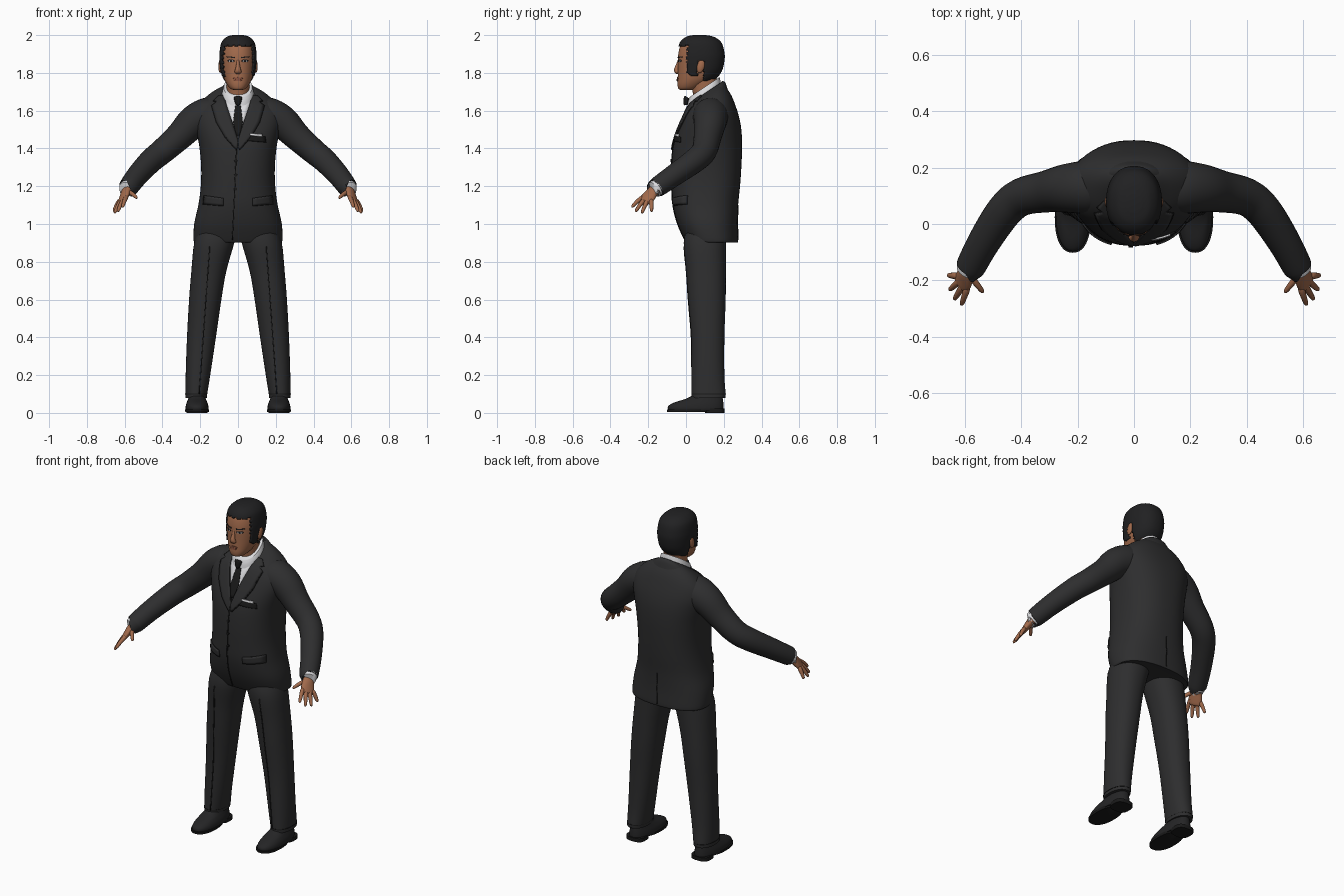
import bpy, bmesh, math
from mathutils import Vector, Matrix
from mathutils.bvhtree import BVHTree

if "Cube" in bpy.data.objects:
    bpy.data.objects.remove(bpy.data.objects["Cube"])


def material(name, r, g, b):
    m = bpy.data.materials.new(name)
    m.diffuse_color = (r, g, b, 1)
    m.use_nodes = True
    m.node_tree.nodes["Principled BSDF"].inputs["Base Color"].default_value = m.diffuse_color
    return m


SUIT = material("charcoal suit", .027, .027, .028)
SEAM = material("dark seam", .010, .010, .010)
HAIR = material("black hair", .015, .015, .016)
SKIN = material("brown skin", .36, .145, .072)
LIPS = material("dark lips", .25, .085, .05)
WHITE = material("white cloth", .72, .72, .74)
SHOE = material("black leather", .018, .018, .019)


def finish(name, bm, mat, angle=50):
    me = bpy.data.meshes.new(name)
    bm.to_mesh(me)
    bm.free()
    me.materials.append(mat)
    me.shade_smooth()
    me.set_sharp_from_angle(angle=math.radians(angle))
    ob = bpy.data.objects.new(name, me)
    bpy.context.collection.objects.link(ob)
    return ob


def spline(rows, k):
    """Smooth curve through rows of numbers."""
    out = []
    for i in range(len(rows) - 1):
        p = [rows[max(0, min(len(rows) - 1, i + d))] for d in (-1, 0, 1, 2)]
        for j in range(k):
            t = j / k
            out.append([.5 * (2 * b + (c - a) * t + (2 * a - 5 * b + 4 * c - d) * t * t
                              + (3 * b - a - 3 * c + d) * t ** 3) for a, b, c, d in zip(*p)])
    return out + [list(rows[-1])]


def skin_rings(name, rings, mat, keep=None):
    bm = bmesh.new()
    vs = [[bm.verts.new(p) for p in r] for r in rings]
    n = len(vs[0])
    for a, b in zip(vs, vs[1:]):
        for i in range(n):
            bm.faces.new((a[i], a[(i + 1) % n], b[(i + 1) % n], b[i]))
    bm.faces.new(vs[0][::-1])
    bm.faces.new(vs[-1])
    bmesh.ops.recalc_face_normals(bm, faces=bm.faces)
    if keep:
        drop = [f for f in bm.faces if not keep(f.calc_center_median())]
        bmesh.ops.delete(bm, geom=drop, context='FACES')
    return finish(name, bm, mat)


def body(name, rows, mat, power=2.2, n=40, k=4, keep=None):
    """Stacked rounded sections: x centre, half width, front y, back y, front z, back z."""
    def bend(v):
        return math.copysign(abs(v) ** (2 / power), v)
    rings = []
    for x, w, yf, yb, zf, zb in spline(rows, k):
        ring = []
        for i in range(n):
            a = 2 * math.pi * i / n
            t = .5 + .5 * bend(math.sin(a))
            ring.append((x + w * bend(math.cos(a)), yf + (yb - yf) * t, zf + (zb - zf) * t))
        rings.append(ring)
    return skin_rings(name, rings, mat, keep)


def tube(name, rows, mat, wide=(0, 1, 0), n=20, k=4):
    """Tube along a path: x, y, z, radius across, radius in depth."""
    rows = spline(rows, k)
    rings = []
    for i, r in enumerate(rows):
        t = (Vector(rows[min(i + 1, len(rows) - 1)][:3]) - Vector(rows[max(i - 1, 0)][:3])).normalized()
        u = Vector(wide)
        u = (u - t * u.dot(t)).normalized()
        v = t.cross(u)
        rings.append([Vector(r[:3]) + u * r[3] * math.cos(2 * math.pi * j / n)
                      + v * r[4] * math.sin(2 * math.pi * j / n) for j in range(n)])
    return skin_rings(name, rings, mat)


def surface(ob):
    return BVHTree.FromPolygons([v.co for v in ob.data.vertices],
                                [p.vertices[:] for p in ob.data.polygons])


def patch(name, left, right, mat, tree, lift=.003, side=-1, cols=5, k=4, thick=.006):
    """Thin plate between two (x, z) edges, laid on a surface from front (-1) or back (1)."""
    bm = bmesh.new()
    grid, y = [], 0
    for i in range((len(left) - 1) * k + 1):
        a = min(i // k, len(left) - 2)
        t = i / k - a
        l = Vector(left[a]).lerp(Vector(left[a + 1]), t)
        r = Vector(right[a]).lerp(Vector(right[a + 1]), t)
        row = []
        for j in range(cols + 1):
            p = l.lerp(r, j / cols)
            hit = tree.ray_cast(Vector((p.x, side * 2, p.y)), Vector((0, -side, 0)))[0]
            y = hit.y if hit else y
            row.append(bm.verts.new((p.x, y + side * lift, p.y)))
        grid.append(row)
    for a, b in zip(grid, grid[1:]):
        for j in range(cols):
            bm.faces.new((a[j], a[j + 1], b[j + 1], b[j]))
    bm.normal_update()
    if sum(f.normal.y for f in bm.faces) * side < 0:
        bmesh.ops.reverse_faces(bm, faces=bm.faces)
    ob = finish(name, bm, mat)
    ob.modifiers.new("thickness", 'SOLIDIFY').thickness = thick
    return ob


def line(name, a, b, mat, tree, w=.0025, **kw):
    return patch(name, [(a[0] - w, a[1]), (b[0] - w, b[1])], [(a[0] + w, a[1]), (b[0] + w, b[1])],
                 mat, tree, cols=1, k=16, **kw)


def lens(name, x, z, w, h, mat, tree, lift):
    ts = [math.pi * i / 8 for i in range(9)]
    return patch(name, [(x - w * math.sin(t), z + h * math.cos(t)) for t in ts],
                 [(x + w * math.sin(t), z + h * math.cos(t)) for t in ts], mat, tree, lift, k=1)


# Jacket body
jacket = body("jacket", [
    (0, .225, .005, .27, .903, .903), (0, .235, -.005, .276, .912, .912),
    (0, .232, -.045, .273, 1.0, 1.0), (0, .21, -.07, .276, 1.1, 1.1),
    (0, .197, -.076, .286, 1.2, 1.2), (0, .195, -.077, .293, 1.3, 1.3),
    (0, .204, -.07, .297, 1.4, 1.41), (0, .22, -.053, .293, 1.47, 1.5),
    (0, .232, -.03, .28, 1.53, 1.57), (0, .224, -.01, .259, 1.575, 1.635),
    (0, .19, .005, .238, 1.608, 1.685), (0, .145, .018, .21, 1.632, 1.725),
    (0, .09, .035, .185, 1.65, 1.75)], SUIT, power=2.35, n=56)
chest = surface(jacket)
body("jacket_collar", [(0, .14, .05, .222, 1.57, 1.71), (0, .115, .045, .208, 1.6, 1.748),
                       (0, .09, .045, .193, 1.61, 1.758)], SUIT)

# Shirt front, collar and tie
patch("shirt_front", [(-.078, 1.675), (-.052, 1.60), (-.004, 1.475)],
      [(.078, 1.675), (.052, 1.60), (.004, 1.475)], WHITE, chest, .003)
body("shirt_collar", [(0, .086, .008, .186, 1.625, 1.735), (0, .081, .012, .182, 1.65, 1.76),
                      (0, .075, .02, .178, 1.672, 1.778)], WHITE)
patch("tie", [(-.012, 1.645), (-.026, 1.54), (-.008, 1.47)],
      [(.012, 1.645), (.026, 1.54), (.008, 1.47)], SEAM, chest, .008)
tube("tie_knot", [(0, .006, 1.672, .018, .012), (0, .003, 1.665, .022, .015),
                  (0, -.002, 1.635, .013, .011), (0, -.002, 1.63, .006, .005)], SEAM, (1, 0, 0))

# Lapels with dark edging, pocket flaps
for s in (-1, 1):
    outer = [(.105, 1.68), (.13, 1.655), (.112, 1.65), (.138, 1.63), (.112, 1.54), (.065, 1.46), (.006, 1.395)]
    inner = [(.078, 1.685), (.072, 1.66), (.067, 1.645), (.062, 1.625), (.043, 1.57), (.02, 1.5), (-.004, 1.42)]
    patch("lapel", [(s * x, z) for x, z in outer], [(s * x, z) for x, z in inner], SUIT, chest, .009)
    patch("lapel_edge", [(s * (x + .004), z - .003) for x, z in outer],
          [(s * (x - .003), z) for x, z in inner], SEAM, chest, .005)
    patch("pocket_flap", [(s * .08, 1.135), (s * .08, 1.098)], [(s * .182, 1.15), (s * .186, 1.108)],
          SUIT, chest, .010, thick=.009)
    patch("pocket_shadow", [(s * .078, 1.137), (s * .078, 1.094)], [(s * .183, 1.152), (s * .187, 1.104)],
          SEAM, chest, .004)
patch("breast_pocket", [(.04, 1.472), (.045, 1.442)], [(.145, 1.462), (.15, 1.432)], SEAM, chest, .008)
patch("pocket_square", [(.062, 1.48), (.066, 1.469)], [(.13, 1.476), (.13, 1.462)], WHITE, chest, .011)
line("front_opening", (-.008, 1.395), (-.03, .915), SEAM, chest)
line("back_vent", (0, 1.10), (0, .915), SEAM, chest, side=1)
for z in (1.335, 1.26, 1.185):
    lens("button", -.012, z, .008, .008, SEAM, chest, .006)

# Neck and head
body("neck", [(0, .062, .045, .17, 1.62, 1.68), (0, .06, .035, .165, 1.70, 1.72),
              (0, .062, .02, .17, 1.76, 1.77)], SKIN)
skull = [(.02, -.028, .03, 1.709), (.04, -.04, .06, 1.716), (.058, -.045, .10, 1.738),
         (.074, -.044, .15, 1.77), (.084, -.043, .18, 1.81), (.089, -.043, .193, 1.86),
         (.089, -.04, .194, 1.905), (.079, -.027, .178, 1.95), (.052, .005, .14, 1.98), (.02, .045, .095, 1.99)]
head = body("head", [(0, w, f, b, z, z) for w, f, b, z in skull], SKIN, n=48)
face = surface(head)


def is_hair(c):
    jag = .006 * math.sin(c.x * 190) + .004 * math.sin(c.z * 260)
    ear_gap = .06 < c.y < .095 and c.z < 1.865
    return (c.z > 1.94 + jag or (c.y > .005 + jag and c.z > 1.79 + jag and not ear_gap)
            or (c.y > .095 and c.z > 1.755))


hair = body("hair", [(0, w + .009, f - .006, b + .010, z + (.01 if z > 1.93 else 0), z + (.01 if z > 1.93 else 0))
                     for w, f, b, z in skull], HAIR, n=80, k=8, keep=is_hair)
hair.modifiers.new("thickness", 'SOLIDIFY').thickness = .012

# Facial features
tube("nose", [(0, -.034, 1.877, .006, .006), (0, -.043, 1.845, .009, .009), (0, -.050, 1.818, .015, .013),
              (0, -.047, 1.806, .019, .012), (0, -.036, 1.798, .012, .006)], SKIN, (1, 0, 0))
lens("upper_lip", 0, 1.771, .026, .006, LIPS, face, .004)
lens("lower_lip", 0, 1.762, .021, .006, LIPS, face, .005)
for s in (-1, 1):
    lens("eyelid", s * .037, 1.864, .018, .007, HAIR, face, .002)
    lens("eye_white", s * .037, 1.862, .014, .004, WHITE, face, .0035)
    lens("pupil", s * .037, 1.862, .006, .0045, HAIR, face, .0045)
    patch("eyebrow", [(s * .016, 1.884), (s * .016, 1.878)], [(s * .06, 1.888), (s * .06, 1.883)],
          HAIR, face, .003)
    bm = bmesh.new()
    bmesh.ops.create_uvsphere(bm, u_segments=16, v_segments=10, radius=1, matrix=Matrix.Translation(
        (s * .094, .078, 1.835)) @ Matrix.Rotation(-.25, 4, 'X') @ Matrix.Diagonal((.010, .02, .036, 1)))
    finish("ear", bm, SKIN)

for s in (-1, 1):
    # Sleeve and shirt cuff
    def arm(rows):
        return [(s * r[0], r[1], r[2], r[3], r[-1]) for r in rows]
    tube("sleeve", arm([(.11, .13, 1.575, .08), (.16, .13, 1.575, .094), (.235, .127, 1.54, .087),
                        (.31, .115, 1.465, .074), (.40, .095, 1.385, .067), (.46, .045, 1.335, .064),
                        (.53, -.06, 1.26, .058), (.577, -.148, 1.198, .053), (.581, -.155, 1.193, .048)]),
         SUIT, n=28)
    tube("shirt_cuff", arm([(.57, -.13, 1.21, .044), (.586, -.163, 1.187, .045), (.587, -.165, 1.185, .04)]), WHITE)
    # Hand
    across = (s * .04, .055, -.025)
    tube("palm", arm([(.575, -.145, 1.20, .032, .024), (.592, -.175, 1.172, .033, .022),
                      (.603, -.197, 1.145, .039, .018), (.613, -.214, 1.122, .037, .014),
                      (.616, -.219, 1.116, .028, .008)]), SKIN, across)
    for knuckle, tip in (((.592, -.229, 1.137), (.612, -.288, 1.090)), ((.606, -.218, 1.127), (.637, -.268, 1.066)),
                         ((.619, -.203, 1.120), (.654, -.234, 1.058)), ((.628, -.184, 1.118), (.659, -.182, 1.066)),
                         ((.582, -.182, 1.168), (.534, -.243, 1.138))):
        a, b = Vector(knuckle), Vector(tip)
        rows = [(*a.lerp(b, t), r) for t, r in ((-.15, .009), (.1, .012), (.55, .0105), (.9, .008), (1, .003))]
        for i in (1, 2):
            rows[i] = (rows[i][0], rows[i][1], rows[i][2] + .005, rows[i][3])
        tube("finger", arm(rows), SKIN, across, n=12, k=3)
    # Trouser leg: z, inner x, outer x, front y, back y
    leg = [(1.0, .0, .20, .01, .22), (.9, .02, .232, -.012, .213), (.75, .062, .247, .002, .211),
           (.6, .088, .259, .012, .21), (.4, .117, .27, .028, .203), (.2, .147, .277, .03, .203),
           (.1, .163, .278, .03, .21), (.08, .165, .278, .032, .208)]
    trouser = body("trouser_leg", [(s * (a + b) / 2, (b - a) / 2, f, k, z, z) for z, a, b, f, k in leg], SUIT)
    cloth = surface(trouser)
    line("trouser_crease", (s * .15, .88), (s * .205, .10), SEAM, cloth)
    body("trouser_hem", [(s * .2215, .0585, .028, .211, z, z) for z in (.098, .102)], SEAM, k=1)
    # Shoe
    x = s * .217
    body("shoe_upper", [(x, .058, -.092, .195, .012, .012), (x, .061, -.097, .199, .025, .025),
                        (x, .058, -.09, .198, .04, .05), (x, .05, -.06, .195, .056, .075),
                        (x, .043, .0, .19, .075, .095), (x, .04, .05, .185, .10, .115)], SHOE, power=2.3)
    body("shoe_sole", [(x, .062, -.10, .13, .005, .005), (x, .064, -.102, .15, .018, .018)], SEAM, power=2.3, k=1)
    body("shoe_heel", [(x, .056, .10, .203, 0, 0), (x, .056, .10, .203, .022, .022)], SEAM, power=3, k=1)
